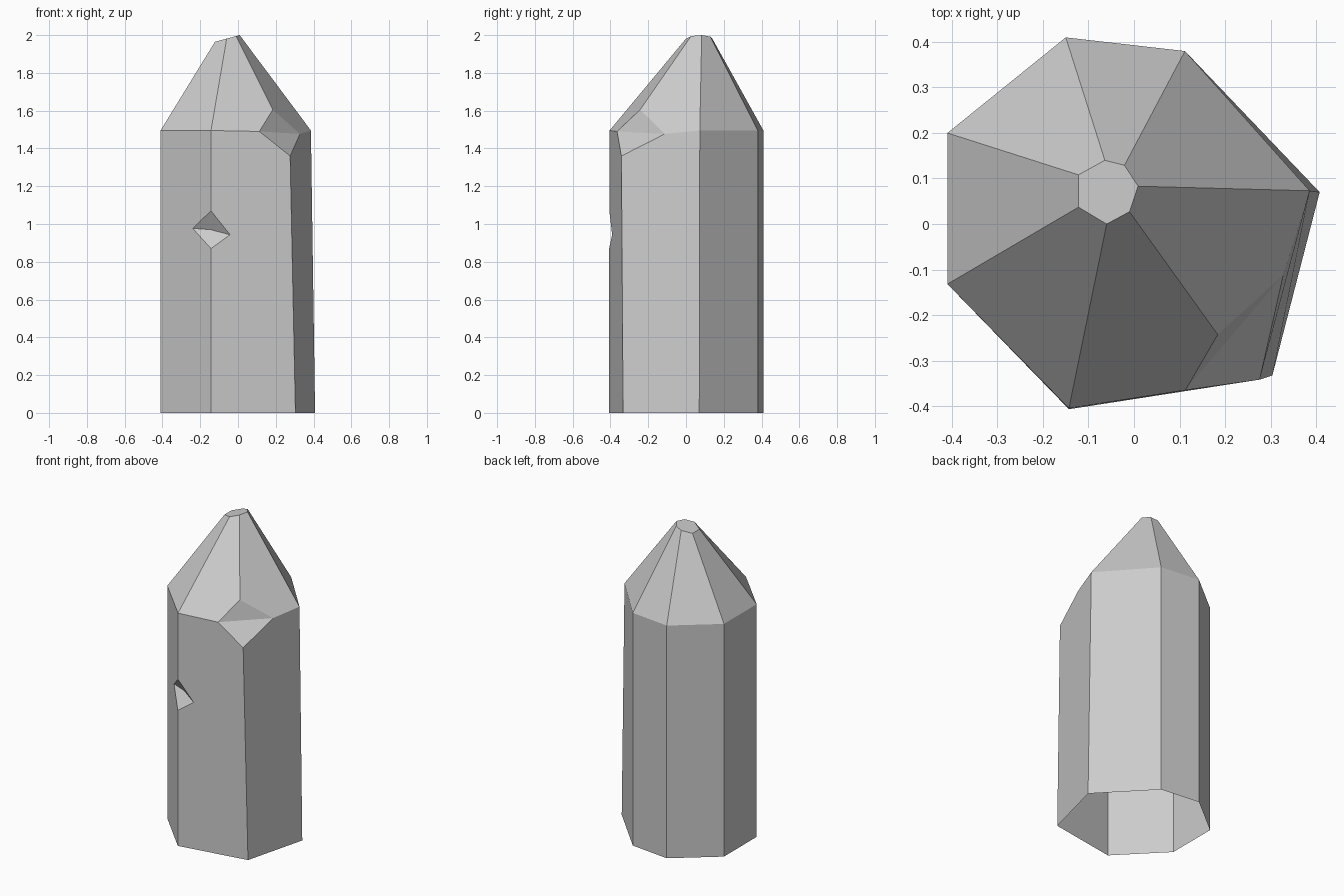
import bpy, bmesh

if "Cube" in bpy.data.objects:
    bpy.data.objects.remove(bpy.data.objects["Cube"])

# Seven corners, clockwise from the back left: base, shoulder and tip outlines
BASE = [(-.15, .41), (.112, .38), (.408, .07), (.304, -.333), (-.143, -.407), (-.41, -.132), (-.41, .20)]
SHOULDER = [(-.15, .41), (.112, .38), (.386, .073), None, (-.143, -.405), (-.41, -.132), (-.41, .20)]
TIP = [(-.064, .14), (-.021, .129), (.009, .083), (-.01, .027), (-.06, 0), (-.122, .037), (-.122, .108)]
CUT, NICK = 3, 4          # corner with the broken shoulder, corner with the small nick

bm = bmesh.new()
V = bm.verts.new
base = [V((x, y, 0)) for x, y in BASE]
tip = [V((x, y, 2 + .27 * (x - .009))) for x, y in TIP]
shoulder = [V((*p, 1.495)) if p else None for p in SHOULDER]

# Each corner edge, as seen from the wall before it and the wall after it
wall_prev = [[b, s] for b, s in zip(base, shoulder)]
wall_next = [list(w) for w in wall_prev]
crown_prev = [[s, t] for s, t in zip(shoulder, tip)]
crown_next = [list(c) for c in crown_prev]

# Broken shoulder corner
low, peak = V((.276, -.342, 1.36)), V((.184, -.243, 1.605))
right, left = V((.328, -.112, 1.477)), V((.113, -.365, 1.49))
wall_prev[CUT], wall_next[CUT] = [base[CUT], low, right], [base[CUT], low, left]
crown_prev[CUT], crown_next[CUT] = [right, peak, tip[CUT]], [left, peak, tip[CUT]]
bm.faces.new((low, right, left))
bm.faces.new((left, right, peak))

# Small nick in the front edge
top, bottom = V((-.143, -.406, 1.07)), V((-.143, -.407, .87))
east, west, pit = V((-.042, -.391, .943)), V((-.24, -.307, .977)), V((-.145, -.338, .97))
wall_prev[NICK] = [base[NICK], bottom, east, top, shoulder[NICK]]
wall_next[NICK] = [base[NICK], bottom, west, top, shoulder[NICK]]
rim = [top, east, bottom, west]
for i in range(4):
    bm.faces.new((rim[i], rim[(i + 1) % 4], pit))

# Walls, sloping crown and tilted cap; the underside is open
for i in range(7):
    j = (i + 1) % 7
    bm.faces.new(wall_next[i] + wall_prev[j][::-1])
    bm.faces.new(crown_next[i] + crown_prev[j][::-1])
bm.faces.new(tip)

bmesh.ops.recalc_face_normals(bm, faces=bm.faces)
mesh = bpy.data.meshes.new("crystal")
bm.to_mesh(mesh)
bm.free()
bpy.context.collection.objects.link(bpy.data.objects.new("crystal", mesh))
